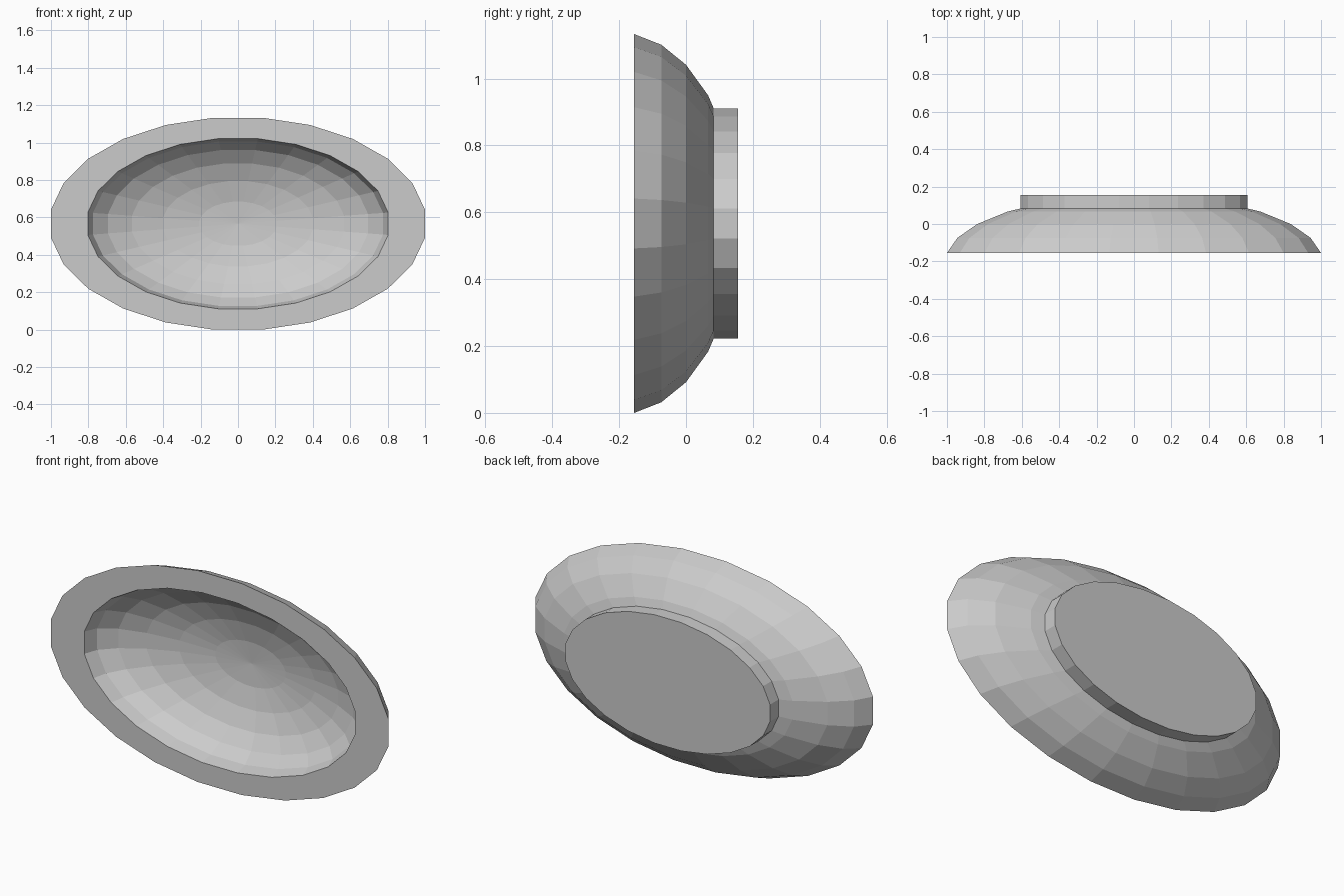
import bpy, bmesh
from math import sin, cos, radians, pi

if "Cube" in bpy.data.objects:
    bpy.data.objects.remove(bpy.data.objects["Cube"])

SIDES = 24
HALF_H = 0.5665                    # half height of the oval (half width is 1)
FIX = 1 / cos(pi / SIDES)          # flats, not corners, touch the extents


def oval_lathe(name, profile):
    """Sweep (radius, y) points around an oval lying in the xz plane."""
    bm = bmesh.new()
    rings = []
    for r, y in profile:
        if r == 0:
            rings.append([bm.verts.new((0, y, HALF_H))])
            continue
        ring = []
        for i in range(SIDES):
            a = 2 * pi * (i + 0.5) / SIDES
            ring.append(bm.verts.new((r * FIX * cos(a), y,
                                      HALF_H + HALF_H * r * FIX * sin(a))))
        rings.append(ring)
    for lo, hi in zip(rings, rings[1:]):
        for i in range(SIDES):
            j = (i + 1) % SIDES
            if len(lo) == 1:
                bm.faces.new((lo[0], hi[i], hi[j]))
            else:
                bm.faces.new((lo[i], lo[j], hi[j], hi[i]))
    bm.faces.new(rings[-1])        # flat underside of the foot
    bmesh.ops.recalc_face_normals(bm, faces=bm.faces)
    mesh = bpy.data.meshes.new(name)
    bm.to_mesh(mesh)
    bm.free()
    obj = bpy.data.objects.new(name, mesh)
    bpy.context.collection.objects.link(obj)
    return obj


# hollow: half an ellipsoid, from its centre out to the rim
RIM_Y, DEPTH, HOLLOW_R = -0.155, 0.27, 0.803
hollow = [(HOLLOW_R * sin(radians(a)), RIM_Y + DEPTH * cos(radians(a)))
          for a in range(0, 91, 15)]

# flat rim, curved outer wall and straight foot
outside = [(1.0, RIM_Y), (0.944, -0.074), (0.838, 0.0), (0.677, 0.066),
           (0.607, 0.083), (0.607, 0.155)]

oval_lathe("oval_dish", hollow + outside)
